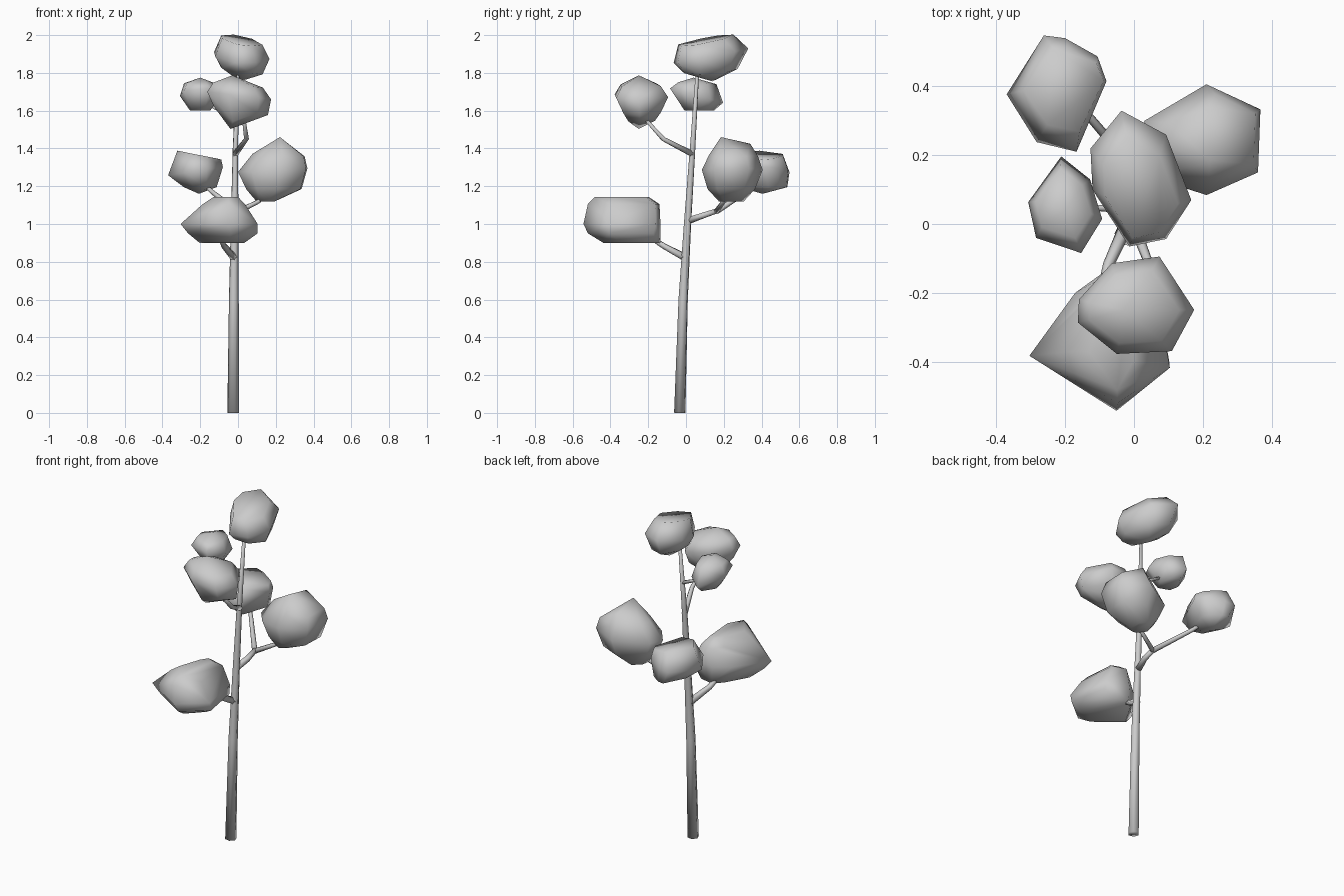
import bpy, bmesh, math
from mathutils import Vector


def finish(name, bm):
    bmesh.ops.recalc_face_normals(bm, faces=bm.faces[:])
    mesh = bpy.data.meshes.new(name)
    bm.to_mesh(mesh)
    bm.free()
    for p in mesh.polygons:
        p.use_smooth = True
    obj = bpy.data.objects.new(name, mesh)
    bpy.context.collection.objects.link(obj)
    return obj


def limb(name, path, r0, r1, sides=6):
    """Tapered tube along a path."""
    bm = bmesh.new()
    pts = [Vector(p) for p in path]
    rings = []
    for i, p in enumerate(pts):
        d = pts[min(i + 1, len(pts) - 1)] - pts[max(i - 1, 0)]
        q = d.to_track_quat('Z', 'Y')
        r = r0 + (r1 - r0) * i / (len(pts) - 1)
        rings.append([bm.verts.new(p + q @ Vector((r * math.cos(a), r * math.sin(a), 0)))
                      for a in (math.tau * k / sides for k in range(sides))])
    for a, b in zip(rings, rings[1:]):
        for k in range(sides):
            n = (k + 1) % sides
            bm.faces.new((a[k], a[n], b[n], b[k]))
    bm.faces.new(rings[0])
    bm.faces.new(rings[-1])
    return finish(name, bm)


def foliage(name, outline, *rings):
    """Faceted clump: plan outline repeated as scaled, tilted rings, then hulled.
    Ring: scale x, scale y, centre x, y, z, tilt along x, tilt along y."""
    bm = bmesh.new()
    xs, ys = zip(*outline)
    cx, cy = (min(xs) + max(xs)) / 2, (min(ys) + max(ys)) / 2
    for ring in rings:
        sx, sy, x, y, z, tx, ty = (*ring, 0, 0)[:7]
        for px, py in outline if sx else [(cx, cy)]:
            dx, dy = (px - cx) * sx, (py - cy) * sy
            bm.verts.new((x + dx, y + dy, z + tx * dx + ty * dy))
    res = bmesh.ops.convex_hull(bm, input=bm.verts[:])
    loose = [v for v in bm.verts if not v.link_faces]
    bmesh.ops.delete(bm, geom=loose, context='VERTS')
    bmesh.ops.dissolve_limit(bm, angle_limit=math.radians(4), verts=bm.verts[:], edges=bm.edges[:])
    return finish(name, bm)


# Trunk and branches
limb("trunk", [(-.025, -.033, 0), (-.022, -.015, .6), (-.018, .008, 1.0),
               (-.014, .035, 1.4), (0, .06, 1.8)], .032, .009)
limb("branch_low_front", [(-.02, 0, .82), (-.075, -.12, .885), (-.1, -.22, .95)], .021, .011)
limb("branch_fork_stem", [(-.018, .02, 1.02), (0, .09, 1.045), (0, .165, 1.07)], .02, .015)
limb("branch_fork_left", [(0, .16, 1.065), (-.137, .32, 1.17), (-.19, .38, 1.22)], .015, .009)
limb("branch_fork_right", [(0, .16, 1.065), (.11, .2, 1.12), (.15, .22, 1.17)], .015, .009)
limb("branch_high_front", [(-.015, .035, 1.37), (.045, -.12, 1.45), (.03, -.22, 1.56)], .017, .009)
limb("branch_high_left", [(-.01, .045, 1.56), (-.08, .045, 1.59), (-.15, .05, 1.63)], .011, .008)

# Foliage clumps
foliage("foliage_top",
        [(-.126, .22), (-.036, .33), (.094, .26), (.167, .07), (.094, -.043), (-.013, -.065), (-.12, .1)],
        (1, 1, .02, .132, 1.89, -.03, .19), (.74, .74, .02, .105, 1.972, -.14, .17),
        (.75, .75, .02, .125, 1.81, -.15, .03), (0, 0, .01, .14, 1.755))
foliage("foliage_high_left",
        [(-.213, .197), (-.129, .13), (-.094, .015), (-.155, -.084), (-.286, -.04), (-.309, .064)],
        (1, 1, -.2, .056, 1.68, 0, -.27), (.75, .72, -.205, .06, 1.745, 0, -.05),
        (0, 0, -.2, .04, 1.775), (.5, .55, -.2, .07, 1.6))
foliage("foliage_high_front",
        [(-.065, -.115), (.074, -.095), (.175, -.25), (.11, -.37), (-.05, -.378), (-.163, -.287), (-.16, -.22)],
        (1, 1, .006, -.236, 1.68, -.12), (.78, .75, 0, -.24, 1.735, -.1),
        (0, 0, -.03, -.25, 1.787), (.85, .72, .015, -.235, 1.6, -.16),
        (.3, .5, -.01, -.235, 1.545, .1), (0, 0, -.04, -.25, 1.503))
foliage("foliage_mid_left",
        [(-.262, .548), (-.2, .54), (-.106, .487), (-.08, .415), (-.167, .21), (-.283, .238), (-.37, .377)],
        (1, 1, -.225, .379, 1.28, .15), (.8, .72, -.205, .39, 1.365, -.2),
        (.6, .75, -.2, .41, 1.195), (0, 0, -.207, .405, 1.16))
foliage("foliage_mid_right",
        [(.21, .406), (.367, .333), (.36, .15), (.21, .084), (.07, .13), (0, .22), (.03, .3)],
        (1, 1, .184, .245, 1.285, .05), (.75, .8, .215, .25, 1.365, -.05),
        (0, 0, .222, .185, 1.46), (0, 0, .22, .34, 1.425),
        (.8, .78, .19, .24, 1.185), (.25, .4, .145, .24, 1.118))
foliage("foliage_low_front",
        [(-.17, -.2), (-.303, -.383), (-.05, -.543), (.105, -.418), (.06, -.16), (-.08, -.135)],
        (1, 1, -.1, -.339, 1.0), (.55, .93, -.075, -.33, 1.105),
        (.32, .7, -.065, -.34, 1.143), (.9, .9, -.08, -.335, .95), (.58, .74, -.085, -.286, .9))
